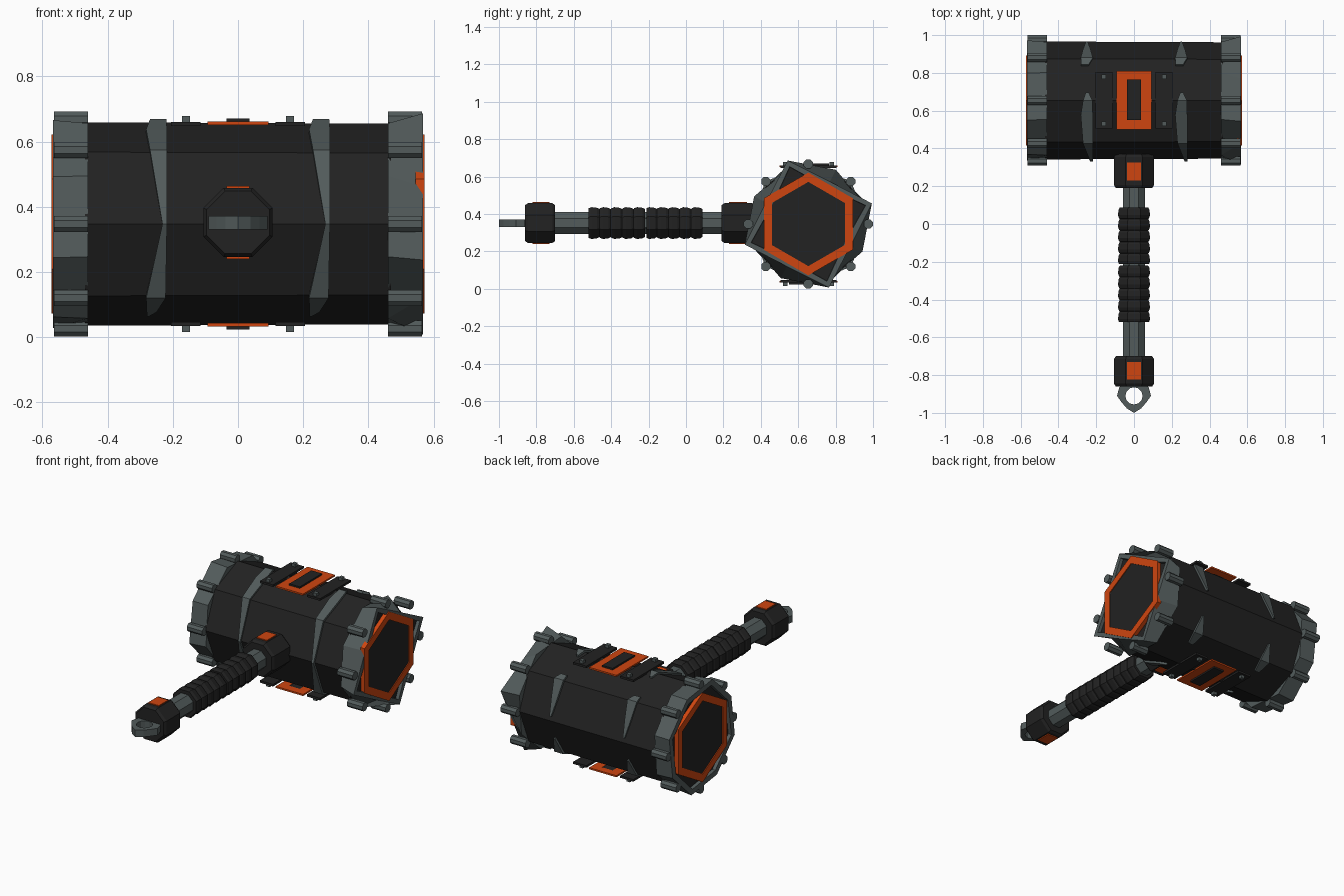
import bpy, bmesh, math

if "Cube" in bpy.data.objects:
    bpy.data.objects.remove(bpy.data.objects["Cube"])

HY, HZ = 0.654, 0.347          # axis of the hammer head (runs along x)


def material(name, rgb):
    m = bpy.data.materials.new(name)
    m.diffuse_color = (*rgb, 1)
    m.use_nodes = True
    m.node_tree.nodes["Principled BSDF"].inputs["Base Color"].default_value = m.diffuse_color
    return m


BLACK = material("black iron", (0.016, 0.016, 0.016))
GREY = material("grey steel", (0.085, 0.105, 0.105))
ORANGE = material("orange paint", (0.62, 0.06, 0.005))


def finish(bm, name, *mats):
    bmesh.ops.recalc_face_normals(bm, faces=bm.faces)
    me = bpy.data.meshes.new(name)
    bm.to_mesh(me)
    bm.free()
    for m in mats:
        me.materials.append(m)
    ob = bpy.data.objects.new(name, me)
    bpy.context.collection.objects.link(ob)
    return ob


def loft(rings, closed=False):
    """Skin a list of point rings; cap the ends, or join last to first."""
    bm = bmesh.new()
    vs = [[bm.verts.new(p) for p in r] for r in rings]
    n = len(rings[0])
    for a, b in list(zip(vs, vs[1:])) + ([(vs[-1], vs[0])] if closed else []):
        for i in range(n):
            j = (i + 1) % n
            bm.faces.new((a[i], a[j], b[j], b[i]))
    if not closed:
        bm.faces.new(vs[0])
        bm.faces.new(vs[-1])
    return bm


def ring_x(x, r, n, start=0, y=HY, z=HZ):
    """Polygon around an axis along x; r may be a repeating list of radii."""
    rs = r if isinstance(r, (list, tuple)) else [r]
    out = []
    for i in range(n):
        a = math.radians(start + 360 * i / n)
        out.append((x, y + rs[i % len(rs)] * math.cos(a), z + rs[i % len(rs)] * math.sin(a)))
    return out


def ring_y(y, r, n=8, start=22.5):
    """Polygon around the handle axis, which runs along y."""
    return [(p[1], y, p[2]) for p in ring_x(0, r, n, start, 0, 0.352)]


def box(name, mat, x, y, z):
    bm = loft([[(x[0], y[0], h), (x[1], y[0], h), (x[1], y[1], h), (x[0], y[1], h)] for h in z])
    return finish(bm, name, mat)


# Octagonal head
finish(loft([ring_x(-0.47, 0.312, 8), ring_x(0.47, 0.308, 8)]), "head_body", BLACK)

# End collars: square frame on the right, eight sided on the left
for side, label, end_r in ((1, "right", (0.357, 0.254)), (-1, "left", (0.335, 0.32))):
    bm = loft([ring_x(side * 0.46, 0.325, 8, 18), ring_x(side * 0.567, end_r, 8, 18)])
    cap = [f for f in bm.faces if len(f.verts) == 8 and f.calc_center_median().x * side > 0.5]
    bmesh.ops.recalc_face_normals(bm, faces=bm.faces)
    bmesh.ops.inset_region(bm, faces=cap, thickness=0.035)
    bmesh.ops.inset_region(bm, faces=cap, thickness=0.002, depth=-0.02)
    for f in cap:
        f.material_index = 1
    finish(bm, label + "_collar", GREY, BLACK)
    # Orange hexagon rim around a dark striking face
    finish(loft([ring_x(side * x, r, 6, 30) for x, r in
                 ((0.545, 0.275), (0.572, 0.275), (0.572, 0.225), (0.545, 0.225))], True),
           label + "_hexagon_rim", ORANGE)
    finish(loft([ring_x(side * 0.54, 0.226, 6, 30), ring_x(side * 0.567, 0.226, 6, 30)]),
           label + "_striking_face", BLACK)
    # Rods around the collar
    for k in range(8):
        a = math.radians(45 * k)
        c = HY + 0.321 * math.cos(a), HZ + 0.321 * math.sin(a)
        finish(loft([ring_x(side * x, 0.0265, 8, 22.5, *c) for x in (0.46, 0.565)]),
               f"{label}_collar_rod_{k + 1}", GREY)


# Jagged steel bands: (angle, left offset, right offset) along each strip
def band(name, x0, stations):
    rings = []
    for ang, l, r in stations:
        a = math.radians(ang)
        # follow the octagon outline
        flat = 0.31 * math.cos(math.pi / 8) / math.cos(math.radians((ang % 45) - 22.5))
        ring = []
        for rad, x in ((flat - 0.01, l), (flat + 0.012, l), (flat + 0.012, r), (flat - 0.01, r)):
            ring.append((x0 + x, HY + rad * math.cos(a), HZ + rad * math.sin(a)))
        rings.append(ring)
    finish(loft(rings), name, GREY)


for label, x0 in (("left", -0.25), ("right", 0.25)):
    band(label + "_front_band", x0, [(82, -0.005, 0.01), (90, -0.02, 0.03), (105, -0.032, 0.032),
                                     (135, -0.02, 0.032), (180, 0.018, 0.032), (225, -0.032, 0.028),
                                     (245, -0.03, 0.0), (252, -0.03, -0.025)])
    band(label + "_back_shard", x0, [(5, -0.005, 0.005), (25, -0.02, 0.02), (45, -0.032, 0.032),
                                     (52, -0.03, 0.01)])
    band(label + "_lower_shard", x0, [(300, -0.02, 0.01), (315, -0.032, 0.032), (335, -0.005, 0.005)])

# Plates on the top and bottom of the head
for s, label in ((1, "top"), (-1, "bottom")):
    def level(a, b):
        return HZ + s * a, HZ + s * b
    outer = [(-0.093, 0.5), (0.093, 0.5), (0.093, 0.81), (-0.093, 0.81)]
    inner = [(-0.036, 0.55), (0.036, 0.55), (0.036, 0.765), (-0.036, 0.765)]
    lo, hi = level(0.304, 0.314)
    finish(loft([[(x, y, z) for x, y in o] for o, z in
                 ((outer, lo), (outer, hi), (inner, hi), (inner, lo))], True),
           label + "_orange_frame", ORANGE)
    box(label + "_frame_insert", BLACK, (-0.036, 0.036), (0.55, 0.765), level(0.306, 0.324))
    for sx in (-1, 1):
        box(f"{label}_side_plate", BLACK, (sx * 0.115, sx * 0.205), (0.505, 0.805), level(0.3, 0.313))
        for y in (0.53, 0.78):
            box(f"{label}_rivet", GREY, (sx * 0.16 - 0.012, sx * 0.16 + 0.012),
                (y - 0.012, y + 0.012), level(0.305, 0.331))

# Handle shaft
finish(loft([ring_y(-0.72, 0.064), ring_y(0.36, 0.064)]), "handle_shaft", GREY)

# Ribbed grip in two halves
for label, y0 in (("lower", -0.52), ("upper", -0.212)):
    rings = []
    step = 0.304 / 5
    for k in range(5):
        y = y0 + k * step
        rings += [ring_y(y, 0.086), ring_y(y + 0.016, 0.092), ring_y(y + 0.045, 0.088),
                  ring_y(y + step - 0.004, 0.081)]
    finish(loft(rings), label + "_grip", BLACK)

# Socket and pommel blocks with orange plates
for label, y0, y1, p0, p1 in (("socket", 0.19, 0.37, 0.23, 0.325), ("pommel", -0.86, -0.7, -0.822, -0.73)):
    finish(loft([ring_y(y0, 0.104), ring_y(y0 + 0.015, 0.115), ring_y(y1 - 0.015, 0.115),
                 ring_y(y1, 0.104)]), label + "_block", BLACK)
    for s in (-1, 1):
        box(label + "_orange_plate", ORANGE, (-0.036, 0.036), (p0, p1), (0.352 + s * 0.104, 0.352 + s * 0.112))

# Hanging ring at the end of the handle
rings = []
for r, z in ((0.09, 0.33), (0.09, 0.372), (0.046, 0.372), (0.046, 0.33)):
    rings.append([(r * math.cos(math.radians(a)), -0.91 + r * math.sin(math.radians(a)), z)
                  for a in range(30, 390, 30)])
# pull the outer outline to a point
for ring in rings[:2]:
    for i, (x, y, z) in enumerate(ring):
        if y < -0.93 and abs(x) > 0.01:
            ring[i] = (x * 0.85, y + 0.012, z)
finish(loft(rings, True), "hanging_ring", GREY)
